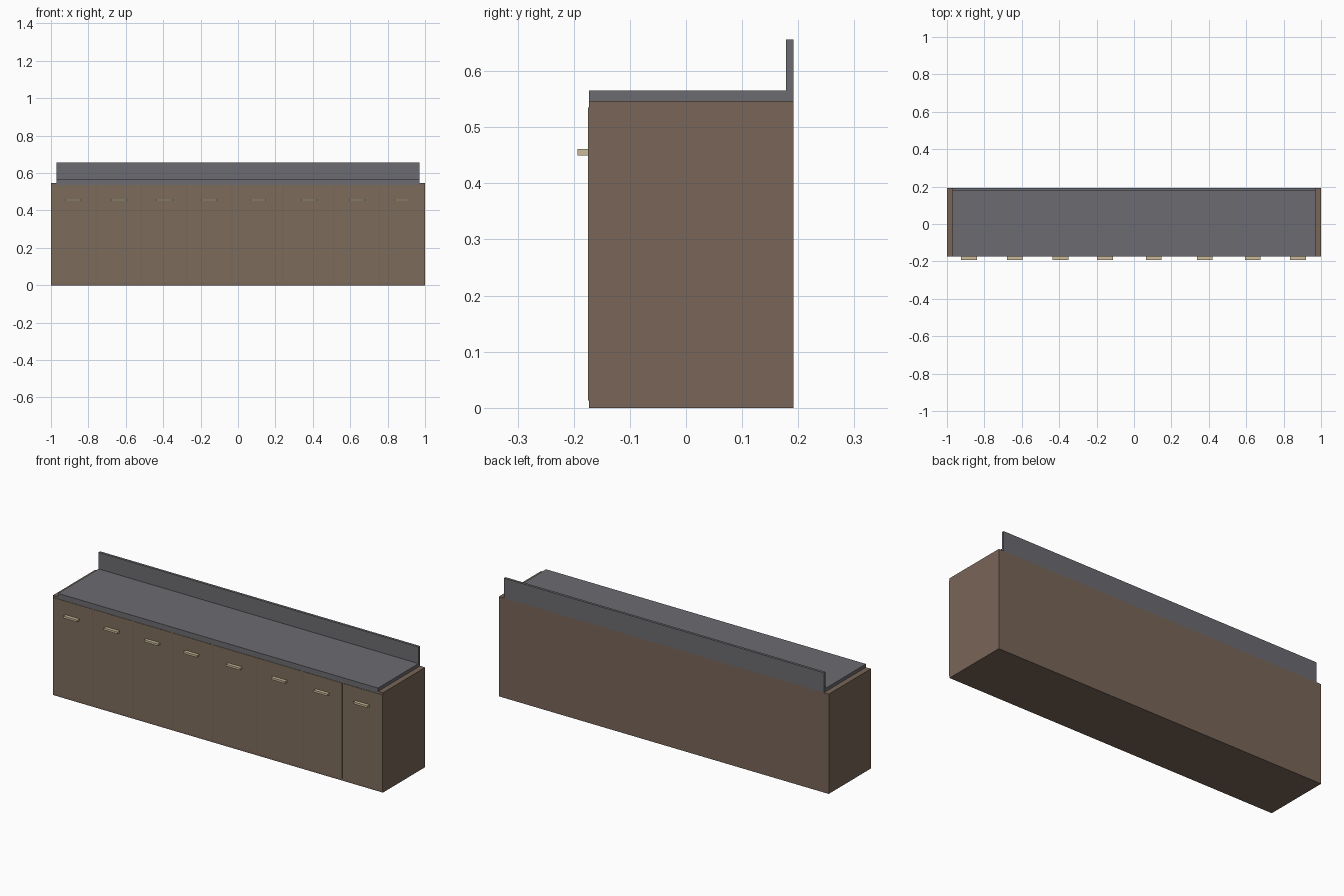
import bpy

if "Cube" in bpy.data.objects:
    bpy.data.objects.remove(bpy.data.objects["Cube"])


def material(name, rgb):
    m = bpy.data.materials.new(name)
    m.diffuse_color = (*rgb, 1)
    m.use_nodes = True
    m.node_tree.nodes["Principled BSDF"].inputs["Base Color"].default_value = m.diffuse_color
    return m


WOOD = material("wood", (0.19, 0.13, 0.098))
DOOR = material("door_wood", (0.2, 0.15, 0.105))
STONE = material("stone", (0.15, 0.15, 0.165))
PALE = material("pale_handle", (0.6, 0.5, 0.33))


def box(name, x, y, z, mat):
    """Box spanning the (min, max) range on each axis."""
    bpy.ops.mesh.primitive_cube_add(size=1)
    o = bpy.context.object
    o.name = name
    o.location = [(a + b) / 2 for a, b in (x, y, z)]
    o.scale = [b - a for a, b in (x, y, z)]
    bpy.ops.object.transform_apply(location=False, rotation=False, scale=True)
    o.data.materials.append(mat)
    return o


FRONT, BACK = -0.173, 0.192
INNER = 0.97
BODY_TOP, COUNTER_BASE, COUNTER_TOP = 0.547, 0.535, 0.565

# carcass panels
for side, x in (("left", (-1, -INNER)), ("right", (INNER, 1))):
    box(side + "_side_panel", x, (FRONT, BACK), (0, BODY_TOP), WOOD)
box("bottom_panel", (-INNER, INNER), (FRONT, BACK), (0, 0.02), WOOD)
box("back_panel", (-INNER, INNER), (0.178, BACK), (0.02, BODY_TOP), WOOD)
box("front_panel", (-INNER, INNER), (FRONT, -0.158), (0.02, COUNTER_BASE), WOOD)

# countertop and backsplash
box("countertop", (-INNER, INNER), (FRONT, 0.178), (COUNTER_BASE, COUNTER_TOP), STONE)
box("backsplash", (-INNER, INNER), (0.178, BACK), (BODY_TOP, 0.656), STONE)

# doors with a bar handle each
seams = [-1, -0.76, -0.515, -0.275, -0.033, 0.24, 0.513, 0.757, 1]
handles = [-0.882, -0.637, -0.393, -0.155, 0.105, 0.378, 0.635, 0.877]
GAP = 0.003
for i, hx in enumerate(handles):
    left = seams[i] + (GAP if i else 0)
    right = seams[i + 1] - (GAP if i < len(handles) - 1 else 0)
    box(f"door_{i + 1}", (left, right), (-0.175, FRONT), (0.013, COUNTER_BASE), DOOR)
    box(f"handle_{i + 1}", (hx - 0.042, hx + 0.042), (-0.193, -0.175), (0.45, 0.461), PALE)
